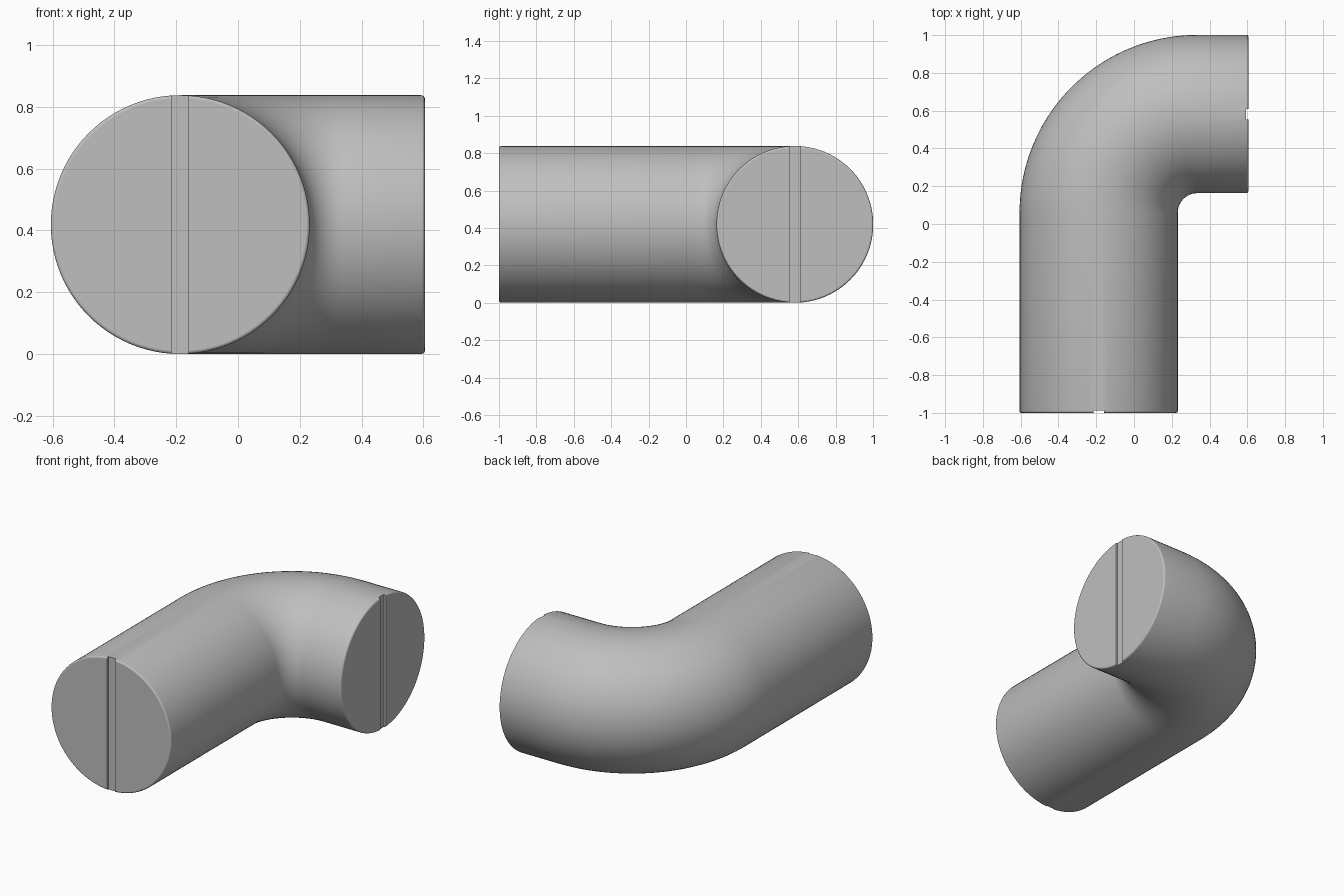
import bpy
import bmesh
from math import sin, cos, pi, radians
from mathutils import Vector

if "Cube" in bpy.data.objects:
    bpy.data.objects.remove(bpy.data.objects["Cube"], do_unlink=True)

R = 0.419             # tube radius
BEND = 0.522          # bend radius of the centre line
CX, CY = 0.335, 0.06  # bend centre
FRONT, SIDE = -1.0, 0.605
RIM = 0.01            # rounding of the end rims
SLOT_W, SLOT_D = 0.055, 0.013
SEGS, BEND_STEPS, RIM_STEPS = 96, 40, 4

grey = bpy.data.materials.new("plain grey")
grey.use_nodes = True
colour = (0.52, 0.52, 0.52, 1)
grey.diffuse_color = colour
grey.node_tree.nodes["Principled BSDF"].inputs["Base Color"].default_value = colour

# Stations along the centre line: position, direction, radius
ALONG_Y, ALONG_X = Vector((0, 1, 0)), Vector((1, 0, 0))
rim = [(RIM * (1 - sin(a)), R - RIM * (1 - cos(a)))
       for a in (pi / 2 * (1 - i / RIM_STEPS) for i in range(RIM_STEPS + 1))]
stations = [(Vector((CX - BEND, FRONT + d, R)), ALONG_Y, r) for d, r in rim]
for i in range(BEND_STEPS + 1):
    a = pi / 2 * i / BEND_STEPS
    stations.append((Vector((CX - BEND * cos(a), CY + BEND * sin(a), R)),
                     Vector((sin(a), cos(a), 0)), R))
stations += [(Vector((SIDE - d, CY + BEND, R)), ALONG_X, r) for d, r in reversed(rim)]

# Bent tube with closed ends
bm = bmesh.new()
rings = []
for pos, along, r in stations:
    across = Vector((along.y, -along.x, 0))
    rings.append([bm.verts.new(pos + r * (across * cos(t) + Vector((0, 0, sin(t)))))
                  for t in (2 * pi * k / SEGS for k in range(SEGS))])
for a, b in zip(rings, rings[1:]):
    for k in range(SEGS):
        n = (k + 1) % SEGS
        bm.faces.new((a[k], a[n], b[n], b[k]))
bm.faces.new(rings[0])
bm.faces.new(rings[-1])
bmesh.ops.recalc_face_normals(bm, faces=bm.faces)
mesh = bpy.data.meshes.new("bent_tube")
bm.to_mesh(mesh)
bm.free()
mesh.materials.append(grey)
tube = bpy.data.objects.new("bent_tube", mesh)
bpy.context.collection.objects.link(tube)
bpy.context.view_layer.objects.active = tube
tube.select_set(True)


# Shallow upright slot across each end face
def cut_slot(name, centre, size):
    bpy.ops.mesh.primitive_cube_add(size=1, location=centre)
    cutter = bpy.context.object
    cutter.name = name
    cutter.scale = size
    cutter.hide_render = True
    bpy.context.view_layer.update()
    mod = tube.modifiers.new(name, "BOOLEAN")
    mod.operation = "DIFFERENCE"
    mod.solver = "EXACT"
    mod.object = cutter
    bpy.ops.object.select_all(action="DESELECT")
    tube.select_set(True)
    bpy.context.view_layer.objects.active = tube
    bpy.ops.object.modifier_apply(modifier=name)
    bpy.data.objects.remove(cutter, do_unlink=True)


cut_slot("front_slot", (CX - BEND, FRONT, R), (SLOT_W, 2 * SLOT_D, 3 * R))
cut_slot("side_slot", (SIDE, CY + BEND, R), (2 * SLOT_D, SLOT_W, 3 * R))

# Smooth tube, flat end faces
bpy.ops.object.shade_smooth_by_angle(angle=radians(30))
for face in tube.data.polygons:
    c, n = face.center, face.normal
    if (c.y < FRONT + 0.02 and n.y < -0.999) or (c.x > SIDE - 0.02 and n.x > 0.999):
        face.use_smooth = False
